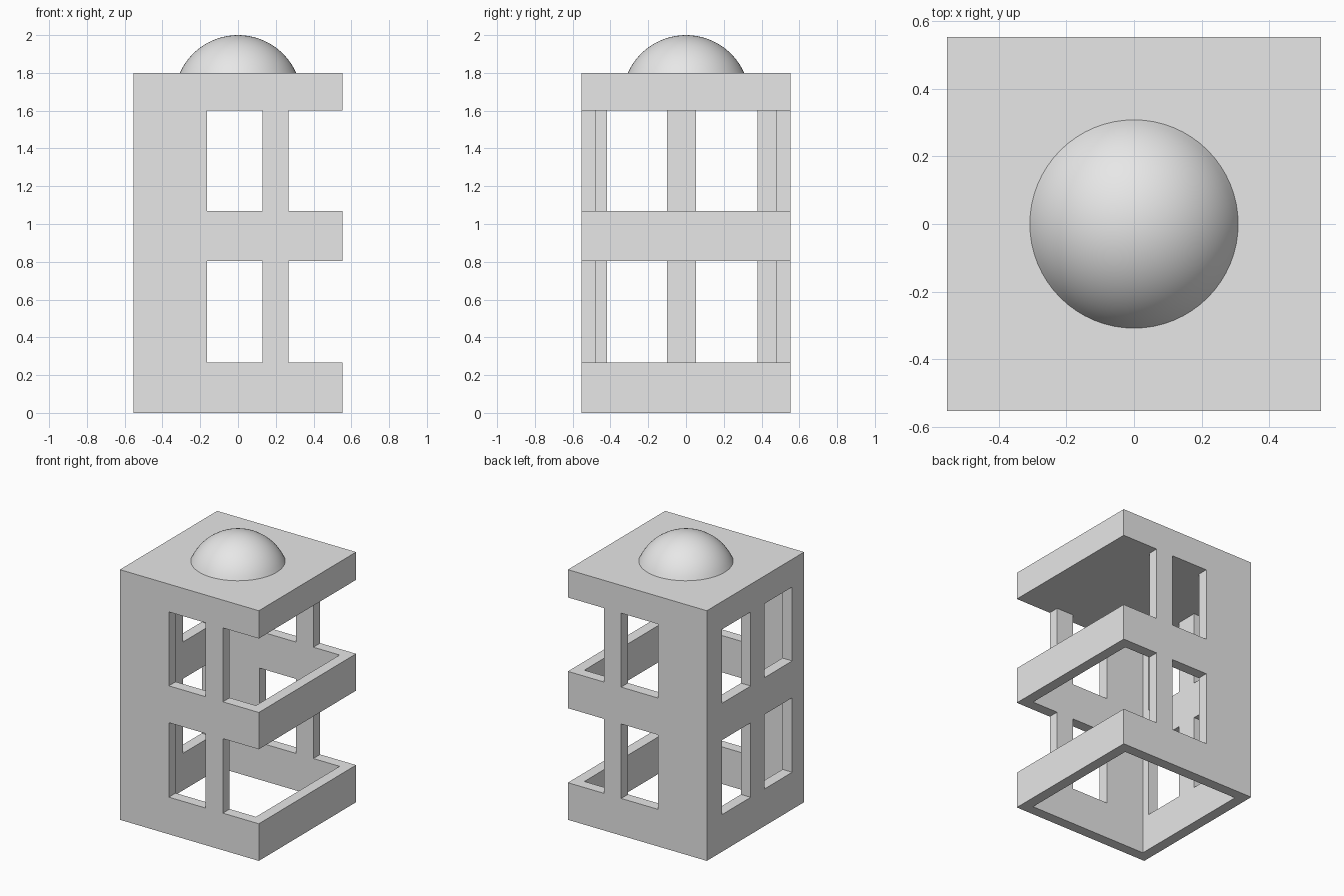
import bpy
import bmesh
import math

cube = bpy.data.objects.get("Cube")
if cube:
    bpy.data.objects.remove(cube, do_unlink=True)

HALF = 0.553      # half width of the tower
INNER = 0.476     # half width of the hollow
ROOF_Z = 1.8
CEILING_Z = 1.6
STOREYS = [(0.267, 0.803), (1.068, CEILING_Z)]

stone = bpy.data.materials.new("light grey")
stone.use_nodes = True
stone.diffuse_color = (0.8, 0.8, 0.8, 1)
stone.node_tree.nodes["Principled BSDF"].inputs["Base Color"].default_value = (0.8, 0.8, 0.8, 1)


def box(name, x, y, z):
    """Box spanning the given (low, high) ranges."""
    bm = bmesh.new()
    bmesh.ops.create_cube(bm, size=1)
    for v in bm.verts:
        for i, (low, high) in enumerate((x, y, z)):
            v.co[i] = high if v.co[i] > 0 else low
    mesh = bpy.data.meshes.new(name)
    bm.to_mesh(mesh)
    bm.free()
    mesh.materials.append(stone)
    obj = bpy.data.objects.new(name, mesh)
    bpy.context.collection.objects.link(obj)
    return obj


def cut(target, cutter):
    """Subtract the cutter and remove it."""
    mod = target.modifiers.new("cut", 'BOOLEAN')
    mod.operation = 'DIFFERENCE'
    mod.solver = 'EXACT'
    mod.object = cutter
    bpy.context.view_layer.objects.active = target
    bpy.ops.object.modifier_apply(modifier=mod.name)
    bpy.data.objects.remove(cutter, do_unlink=True)


# Hollow tower, open at the bottom
tower = box("tower", (-HALF, HALF), (-HALF, HALF), (0, ROOF_Z))
cut(tower, box("hollow", (-INNER, INNER), (-INNER, INNER), (-0.2, CEILING_Z)))

for z in STOREYS:
    # Front and back windows, and the side left open between the bands
    for x in ((-0.163, 0.129), (0.267, 0.8)):
        cut(tower, box("opening", x, (-0.8, 0.8), z))
    # Windows in the solid side wall
    for y in ((-0.418, -0.1), (0.054, 0.378)):
        cut(tower, box("side_window", (-0.8, -0.3), y, z))

# Dome: cap of a sphere resting on the roof
RIM, RISE = 0.308, 0.2
radius = (RIM ** 2 + RISE ** 2) / (2 * RISE)
sweep = math.asin(RIM / radius)
SEGMENTS, RINGS = 64, 14
bm = bmesh.new()
profile = []
for i in range(RINGS + 1):
    a = sweep * i / RINGS
    profile.append(bm.verts.new((radius * math.sin(a), 0,
                                 ROOF_Z + RISE - radius * (1 - math.cos(a)))))
edges = [bm.edges.new(pair) for pair in zip(profile, profile[1:])]
bmesh.ops.spin(bm, geom=profile + edges, cent=(0, 0, 0), axis=(0, 0, 1),
               angle=math.tau, steps=SEGMENTS, use_duplicate=False)
bmesh.ops.remove_doubles(bm, verts=bm.verts, dist=0.0001)
bmesh.ops.recalc_face_normals(bm, faces=bm.faces)
if sum(f.normal.z for f in bm.faces) < 0:
    bmesh.ops.reverse_faces(bm, faces=bm.faces)
mesh = bpy.data.meshes.new("dome")
bm.to_mesh(mesh)
bm.free()
mesh.materials.append(stone)
mesh.shade_smooth()
dome = bpy.data.objects.new("dome", mesh)
bpy.context.collection.objects.link(dome)
